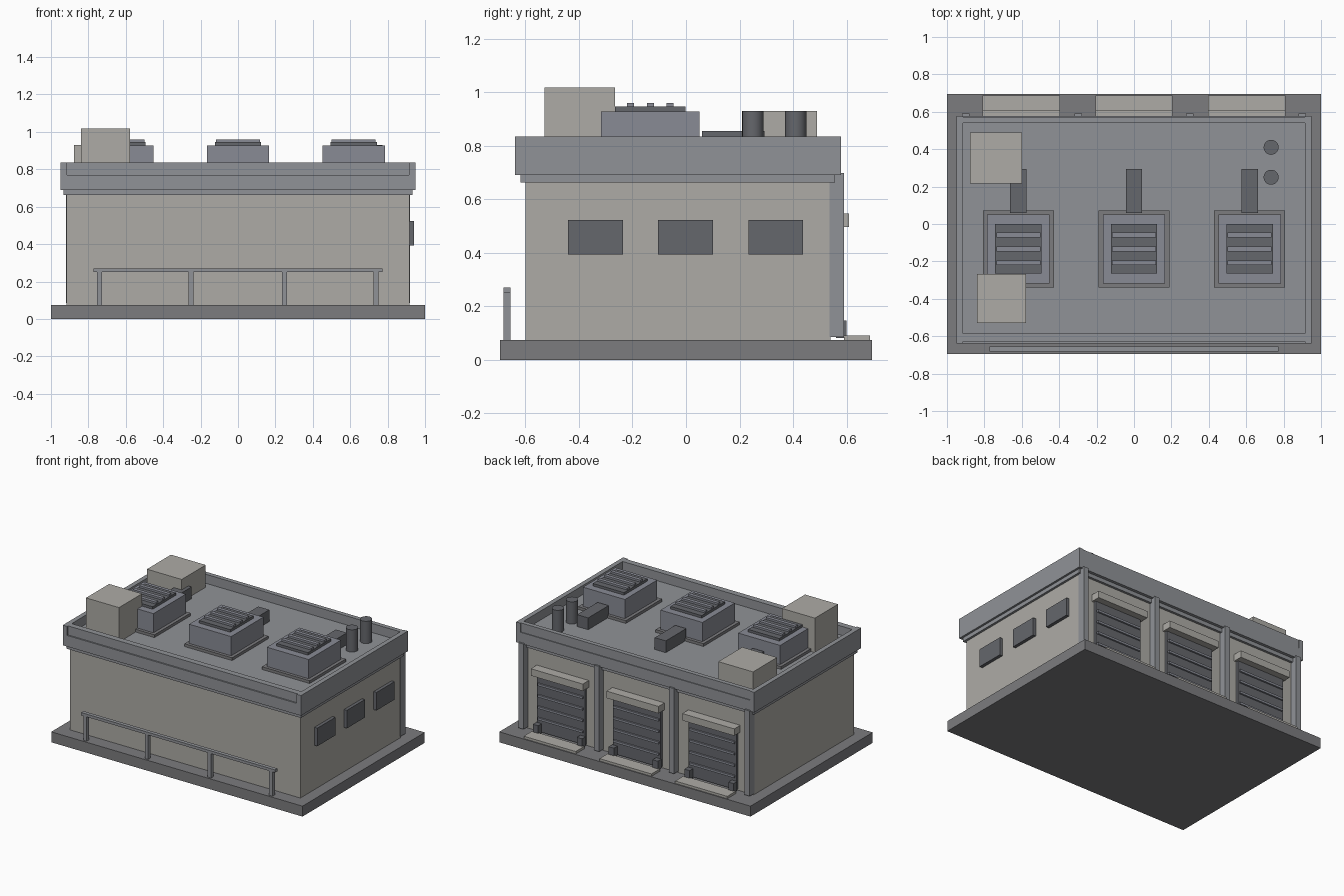
import bpy
import math

if "Cube" in bpy.data.objects:
    bpy.data.objects.remove(bpy.data.objects["Cube"])


def material(name, r, g, b):
    m = bpy.data.materials.new(name)
    m.diffuse_color = (r, g, b, 1)
    m.use_nodes = True
    m.node_tree.nodes["Principled BSDF"].inputs["Base Color"].default_value = m.diffuse_color
    return m


WALL = material("warm_grey", 0.42, 0.41, 0.38)
TRIM = material("trim_grey", 0.28, 0.29, 0.31)
METAL = material("blue_grey", 0.25, 0.26, 0.30)
DARK = material("dark_grey", 0.13, 0.135, 0.15)
CONCRETE = material("concrete", 0.20, 0.20, 0.21)


def box(name, x, y, z, mat):
    """Box from (min, max) ranges on each axis."""
    bpy.ops.mesh.primitive_cube_add(size=1, location=[sum(r) / 2 for r in (x, y, z)])
    ob = bpy.context.object
    ob.name = name
    ob.scale = [r[1] - r[0] for r in (x, y, z)]
    bpy.ops.object.transform_apply(location=False, rotation=False, scale=True)
    ob.data.materials.append(mat)
    return ob


def around(c, half):
    return (c - half, c + half)


# Base slab and main walls
box("base_slab", (-1, 1), (-0.695, 0.695), (0, 0.075), CONCRETE)
box("walls", (-0.917, 0.917), (-0.60, 0.54), (0.075, 0.67), WALL)

# Cornice, roof slab and parapet
box("cornice", (-0.933, 0.933), (-0.618, 0.557), (0.662, 0.69), TRIM)
box("roof_slab", (-0.948, 0.948), (-0.638, 0.578), (0.69, 0.77), TRIM)
for side in (-1, 1):
    box("parapet_side", around(side * 0.931, 0.017), (-0.638, 0.578), (0.77, 0.835), TRIM)
box("parapet_front", (-0.914, 0.914), (-0.628, -0.585), (0.77, 0.835), TRIM)
box("parapet_back", (-0.914, 0.914), (0.54, 0.572), (0.77, 0.835), TRIM)

# Rooftop fan units with slatted tops and ducts
for cx in (-0.618, 0, 0.618):
    cy = -0.133
    box("unit_pad", around(cx, 0.19), around(cy, 0.206), (0.77, 0.79), CONCRETE)
    box("unit_body", around(cx, 0.167), around(cy, 0.184), (0.79, 0.928), METAL)
    box("unit_grille", around(cx, 0.124), around(cy, 0.132), (0.928, 0.946), DARK)
    for i in (-1, 0, 1):
        box("unit_slat", around(cx, 0.118), around(cy + i * 0.074, 0.013), (0.946, 0.96), METAL)
    box("unit_duct", around(cx, 0.044), (0.06, 0.293), (0.77, 0.855), DARK)

# Roof housings and exhaust pipes
box("roof_housing_low", (-0.877, -0.60), (0.217, 0.49), (0.77, 0.93), WALL)
box("roof_housing_tall", (-0.84, -0.578), (-0.528, -0.266), (0.77, 1.018), WALL)
for y in (0.25, 0.41):
    bpy.ops.mesh.primitive_cylinder_add(vertices=24, radius=0.04, depth=0.16,
                                        location=(0.733, y, 0.85))
    pipe = bpy.context.object
    pipe.name = "exhaust_pipe"
    pipe.data.materials.append(DARK)
    bpy.ops.object.shade_smooth_by_angle(angle=math.radians(35))

# Windows on the right wall
for y in (-0.338, -0.002, 0.335):
    box("side_window", (0.91, 0.94), around(y, 0.102), (0.393, 0.523), DARK)

# Front guard rail
for x in (-0.741, -0.251, 0.249, 0.739):
    box("rail_post", around(x, 0.0135), around(-0.668, 0.0135), (0.075, 0.25), TRIM)
box("rail_bar", (-0.772, 0.772), around(-0.668, 0.0135), (0.25, 0.27), TRIM)

# Back pilasters
for x in (-0.9, -0.298, 0.298, 0.9):
    box("pilaster", around(x, 0.02), (0.535, 0.59), (0.085, 0.698), TRIM)

# Loading bays: shutter, ribs, canopy, bumpers and dock plate
for cx in (-0.603, 0, 0.603):
    box("bay_door", around(cx, 0.19), (0.535, 0.56), (0.085, 0.5), DARK)
    for i in range(4):
        box("door_rib", around(cx, 0.18), (0.56, 0.572), around(0.18 + i * 0.082, 0.008), METAL)
    box("bay_canopy", around(cx, 0.207), (0.535, 0.608), (0.497, 0.547), WALL)
    for side in (-1, 1):
        box("dock_bumper", around(cx + side * 0.175, 0.021), (0.56, 0.60), (0.082, 0.147), DARK)
    box("dock_plate", around(cx, 0.207), (0.59, 0.688), (0.075, 0.092), WALL)
